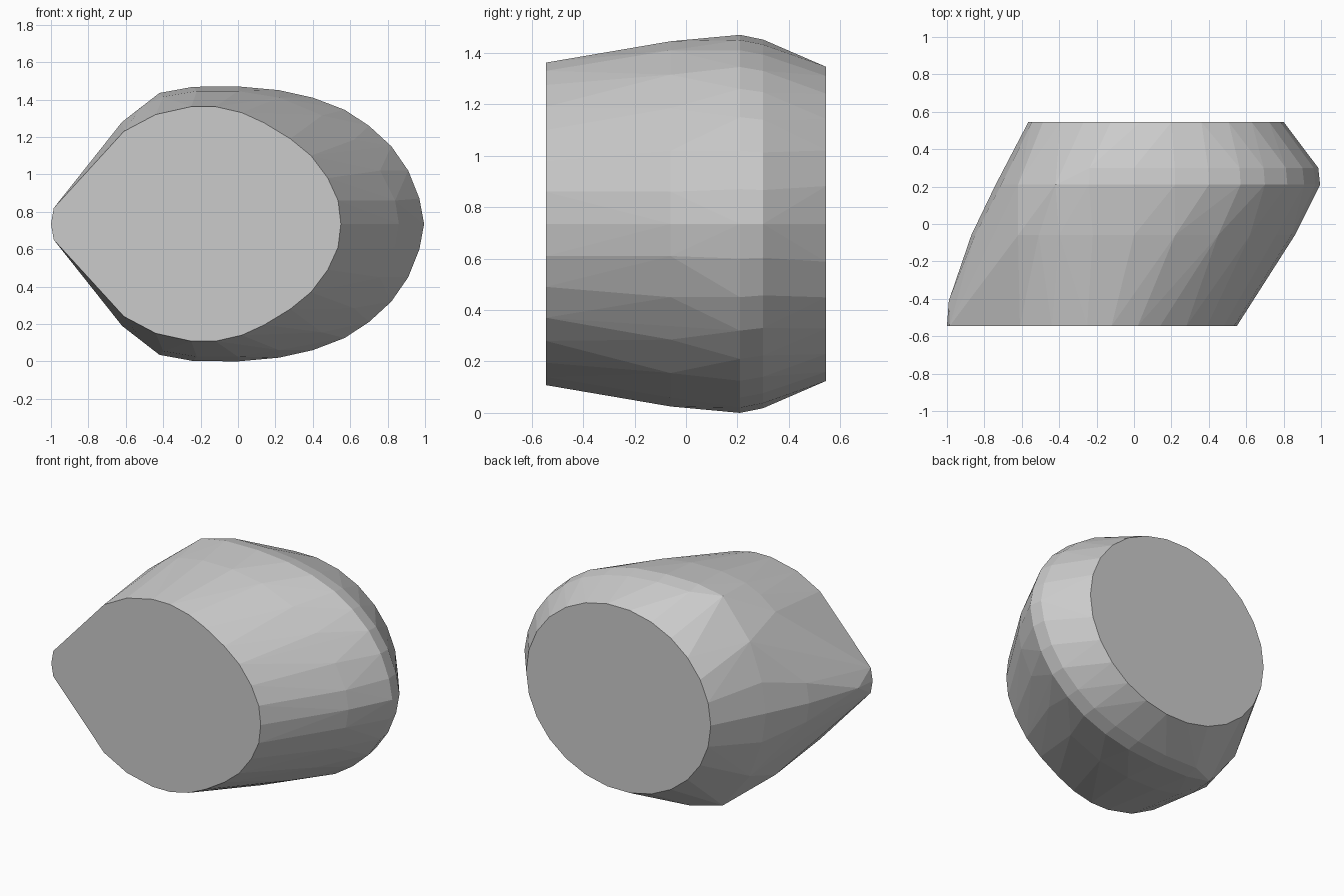
import bpy
import bmesh
import math

MID_HEIGHT = 0.735   # the stone is symmetrical above and below this level

default_cube = bpy.data.objects.get("Cube")
if default_cube:
    bpy.data.objects.remove(default_cube, do_unlink=True)


def make_material(name, colour):
    material = bpy.data.materials.new(name)
    material.use_nodes = True
    material.diffuse_color = colour
    shader = next(n for n in material.node_tree.nodes if n.type == "BSDF_PRINCIPLED")
    shader.inputs["Base Color"].default_value = colour
    return material


def add_section(bm, depth, half_profile):
    """Add one cross-section: (x, half height) pairs mirrored about mid height."""
    for x, half in half_profile:
        for side in ((1, -1) if half else (1,)):
            bm.verts.new((x, depth, MID_HEIGHT + side * half))


def ellipse_profile(centre, radius, half_height, steps):
    angles = [math.pi * i / steps for i in range(steps + 1)]
    return [(centre + radius * math.cos(a), round(half_height * math.sin(a), 4))
            for a in angles]


# Flat front face: a teardrop with a blunt tip
front_profile = [
    (-1, 0), (-.985, .085), (-.61, .495), (-.44, .585), (-.25, .627),
    (-.12, .627), (.02, .595), (.14, .54), (.28, .455), (.39, .365),
    (.48, .245), (.535, .125), (.55, 0)]

# Swelling body between the front face and the widest girth
body_profile = [
    (-.87, 0), (-.85, .13), (-.62, .545), (-.51, .63), (-.4, .68),
    (-.22, .71), (0, .71), (.22, .675), (.45, .58), (.62, .45),
    (.76, .285), (.84, .125), (.86, 0)]

# Widest girth near the back
girth_profile = [
    (-.74, 0), (-.71, .2), (-.62, .45), (-.42, .7), (-.24, .733),
    (0, .735), (.22, .715), (.4, .675), (.57, .61), (.7, .525),
    (.82, .415), (.91, .285), (.97, .135), (.995, 0)]

bm = bmesh.new()
add_section(bm, -.545, front_profile)
add_section(bm, -.41, [(-.99, 0)])
add_section(bm, -.06, body_profile)
add_section(bm, .21, girth_profile)

# Narrow shoulder band behind the girth, then the flat oval back face
add_section(bm, .3, [(x * .99, half * .975) for x, half in girth_profile if x > -.3])
add_section(bm, .545, ellipse_profile(.118, .683, .615, 13))

# Skin the sections with one convex faceted shell
hull = bmesh.ops.convex_hull(bm, input=bm.verts[:])
loose = {g for g in hull["geom_interior"] + hull["geom_unused"]
         if isinstance(g, bmesh.types.BMVert)}
bmesh.ops.delete(bm, geom=list(loose), context="VERTS")
bmesh.ops.dissolve_limit(bm, angle_limit=math.radians(1),
                         verts=bm.verts[:], edges=bm.edges[:])
bmesh.ops.recalc_face_normals(bm, faces=bm.faces[:])

mesh = bpy.data.meshes.new("faceted_stone")
bm.to_mesh(mesh)
bm.free()
mesh.materials.append(make_material("plain grey", (.6, .6, .6, 1)))
stone = bpy.data.objects.new("faceted_stone", mesh)
bpy.context.collection.objects.link(stone)
